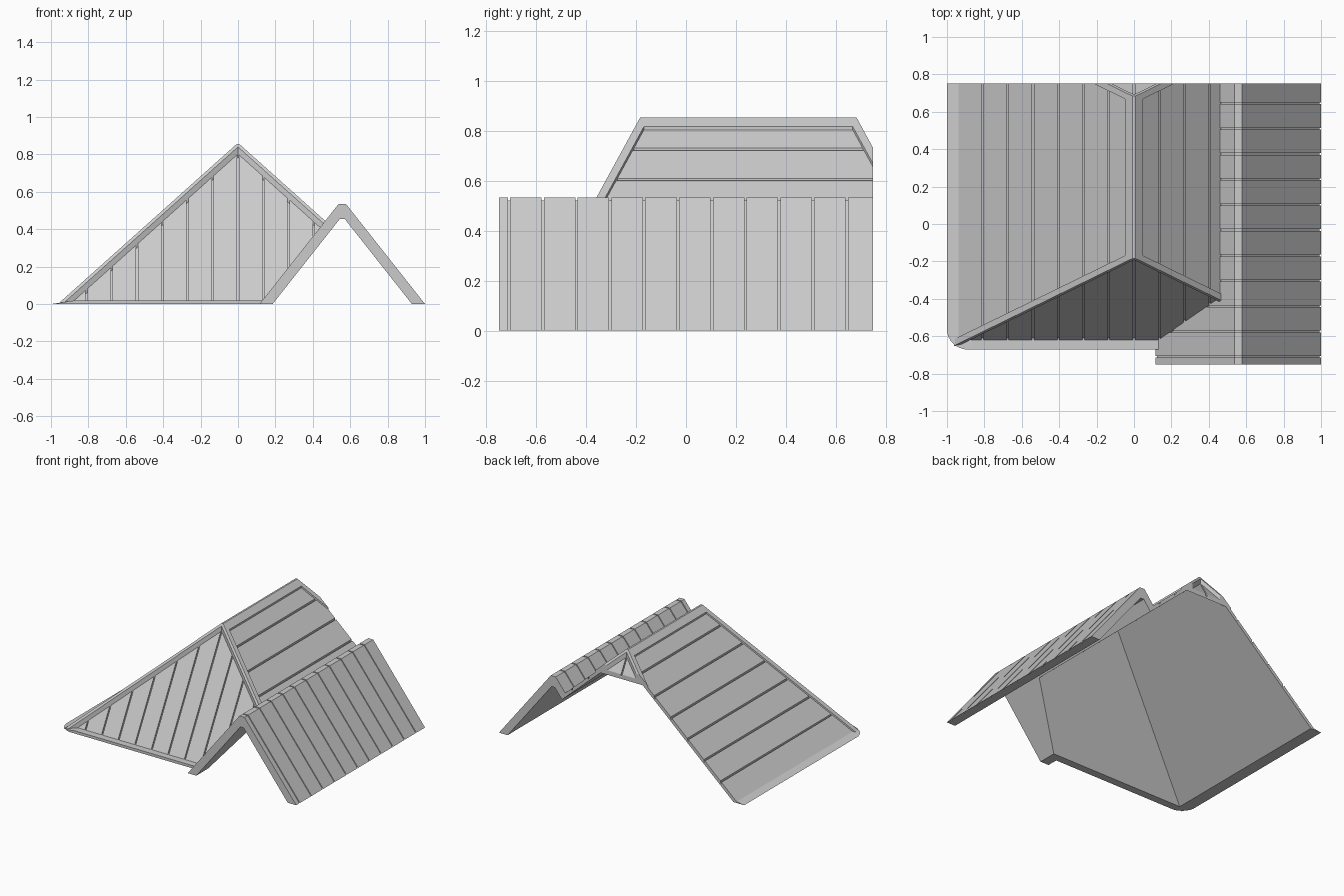
import bpy, bmesh, math
from mathutils import Vector

if "Cube" in bpy.data.objects:
    bpy.data.objects.remove(bpy.data.objects["Cube"], do_unlink=True)

grey = bpy.data.materials.new("roof grey")
grey.use_nodes = True
COLOUR = (0.6, 0.6, 0.6, 1)
grey.diffuse_color = COLOUR
grey.node_tree.nodes["Principled BSDF"].inputs["Base Color"].default_value = COLOUR


def solid(name, cells):
    """Object of convex cells: box (lo, hi) trimmed to a*x + b*y + c*z <= d."""
    mesh = bpy.data.meshes.new(name)
    total = bmesh.new()
    for lo, hi, planes in cells:
        bm = bmesh.new()
        bmesh.ops.create_cube(bm, size=1)
        for v in bm.verts:
            v.co = [lo[i] if v.co[i] < 0 else hi[i] for i in range(3)]
        for a, b, c, d in planes:
            n = Vector((a, b, c))
            cut = bmesh.ops.bisect_plane(
                bm, geom=bm.verts[:] + bm.edges[:] + bm.faces[:], dist=1e-6,
                plane_co=n * d / n.length_squared, plane_no=n, clear_outer=True)
            edges = [e for e in cut["geom_cut"] if isinstance(e, bmesh.types.BMEdge)]
            if edges:
                bmesh.ops.holes_fill(bm, edges=edges)
        bmesh.ops.recalc_face_normals(bm, faces=bm.faces[:])
        bm.to_mesh(mesh)
        total.from_mesh(mesh)
        bm.free()
    total.to_mesh(mesh)
    total.free()
    mesh.materials.append(grey)
    ob = bpy.data.objects.new(name, mesh)
    bpy.context.collection.objects.link(ob)
    return ob


def carve(ob, cutter, keep=False):
    mod = ob.modifiers.new("carve", "BOOLEAN")
    mod.operation, mod.solver, mod.object = "DIFFERENCE", "EXACT", cutter
    bpy.context.view_layer.objects.active = ob
    bpy.ops.object.modifier_apply(modifier=mod.name)
    if not keep:
        bpy.data.objects.remove(cutter, do_unlink=True)


# Main hipped roof: slope planes, lowered by a depth
SIDE, END, TOP = 0.895, 1.83, 0.862
FRONT, BACK = -0.18, 0.68
HIP = SIDE / END
GAP = 0.0045
AXIS = 0.5575


def side(s, depth=0):
    return (s * SIDE, 0, 1, TOP - depth * math.hypot(1, SIDE))


def end(s, depth=0):
    return (0, s * END, 1, TOP + END * (BACK if s > 0 else -FRONT) - depth * math.hypot(1, END))


def shell(depth):
    return [side(-1, depth), side(1, depth), end(-1, depth), end(1, depth)]


def flip(plane):
    return tuple(-v for v in plane)


main = solid("main_roof", [((-1, -0.75, 0), (AXIS, 0.75, 1),
                            shell(0) + [(0, 0, 1, TOP - 0.006)])])
LO, HI = (-1.2, -0.9, -0.1), (1.2, 0.9, 1.2)
boards = [i * 0.135 for i in range(-6, 4)]

# Recessed side panels with board grooves
for s in (-1, 1):
    border = [(-s, 0, 0, -0.048),
              (-s * HIP, -1, 0, -FRONT - 0.035), (-s * HIP, 1, 0, BACK - 0.035)]
    carve(main, solid("panel", [(LO, HI, [flip(side(s, 0.01))] + border)]))
    carve(main, solid("grooves", [
        ((x - GAP, -0.9, -0.1), (x + GAP, 0.9, 1.2), [flip(side(s, 0.02))] + border)
        for x in boards if x * s > 0.1]))

# Recessed end panels with board grooves
for s, start in ((-1, -FRONT), (1, BACK)):
    border = [(HIP, -s, 0, -start - 0.012), (-HIP, -s, 0, -start - 0.012)]
    carve(main, solid("panel", [(LO, HI, [flip(end(s, 0.018))] + border)]))
    carve(main, solid("grooves", [
        ((x - GAP, -0.9, -0.1), (x + GAP, 0.9, 1.2), [flip(end(s, 0.027))] + border)
        for x in boards if s < 0 or abs(x) < 0.1]))

# Thin eave with a rounded corner
corner = [(math.cos(t), math.sin(t), 0, 0.11 - 0.89 * math.cos(t) - 0.56 * math.sin(t))
          for t in (math.radians(180 + a) for a in range(15, 90, 15))]
eave = solid("eave", [((-1, -0.67, 0), (0.15, 0.75, 0.02), corner + [(-0.15, 0, 1, 0.15)])])

# Side gable roof
PITCH = 1.266


def gable(half, top):
    planes = [(s * PITCH, 0, 1, PITCH * (half + s * AXIS)) for s in (-1, 1)]
    return planes + [(0, 0, 1, top)]


side_roof = solid("side_roof", [((0, -0.75, 0), (1, 0.75, 1), gable(0.4425, 0.535))])
for plane in gable(0.434, 0.523):
    carve(side_roof, solid("grooves", [
        ((0, y - GAP, -0.1), (1.2, y + GAP, 1.2), [flip(plane)])
        for y in (-0.71 + i * 0.1355 for i in range(11))]))

# Hollow undersides
attic = solid("attic", [((-1.2, -0.9, -0.1), (AXIS, 0.9, 1), shell(0.034))])
tunnel = solid("tunnel", [((0, -0.9, -0.1), (1.2, 0.9, 1), gable(0.3725, 0.455))])
for ob in (main, eave, side_roof):
    carve(ob, attic, keep=True)
    carve(ob, tunnel, keep=True)
for ob in (attic, tunnel):
    bpy.data.objects.remove(ob, do_unlink=True)
